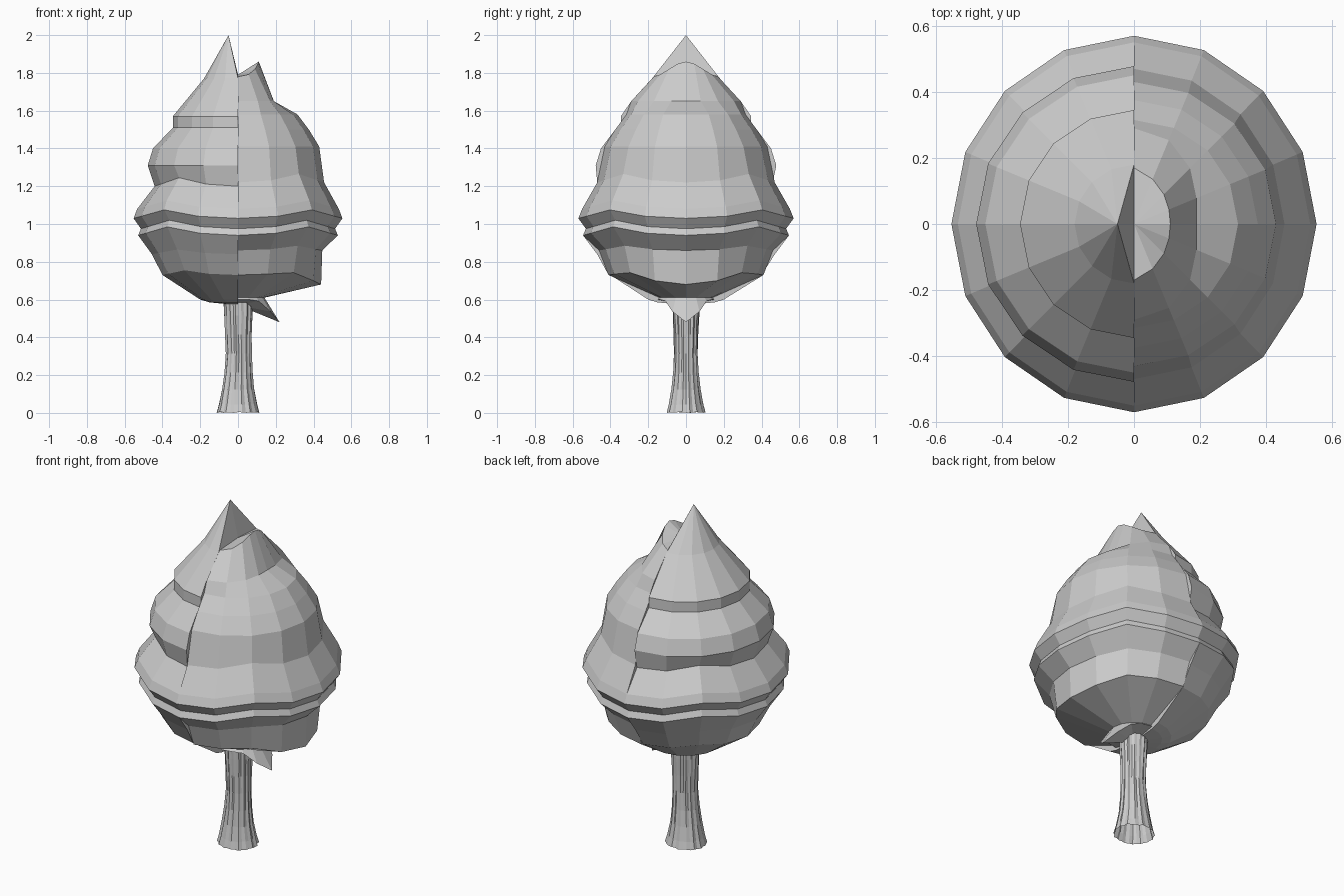
import bpy, bmesh, math, random

random.seed(4)
if "Cube" in bpy.data.objects:
    bpy.data.objects.remove(bpy.data.objects["Cube"], do_unlink=True)

grey = bpy.data.materials.new("plain_grey")
grey.use_nodes = True
grey.diffuse_color = (0.6, 0.6, 0.6, 1)
grey.node_tree.nodes["Principled BSDF"].inputs["Base Color"].default_value = (0.6, 0.6, 0.6, 1)


def skin(name, columns):
    """Join neighbouring columns of points, counter-clockwise, into a closed sleeve."""
    bm = bmesh.new()
    cols = [[bm.verts.new(p) for p in col] for col in columns]
    for a, b in zip(cols, cols[1:] + cols[:1]):
        for i in range(len(a) - 1):
            bm.faces.new((a[i], b[i], b[i + 1], a[i + 1]))
    bmesh.ops.remove_doubles(bm, verts=bm.verts, dist=0.0005)
    bmesh.ops.dissolve_degenerate(bm, edges=bm.edges, dist=0.0005)
    mesh = bpy.data.meshes.new(name)
    bm.to_mesh(mesh)
    bm.free()
    mesh.materials.append(grey)
    obj = bpy.data.objects.new(name, mesh)
    bpy.context.collection.objects.link(obj)
    return obj


# Crown profiles (radius, height): the two halves coil past each other
waist = [(.545, .94), (.53, .975), (.57, 1.03), (.55, 1.08)]
right_half = [(0, .57), (.15, .6), (.14, .61), (.41, .73), (.46, .86)] + waist + [
    (.47, 1.22), (.43, 1.41), (.375, 1.5), (.315, 1.58), (.29, 1.65), (.17, 1.78), (0, 1.79)]
left_half = [(0, .57), (.15, .585), (.2, .6), (.4, .73), (.47, .84)] + waist + [
    (.455, 1.2), (.478, 1.31), (.45, 1.4), (.345, 1.51), (.345, 1.57), (.18, 1.77), (0, 2.0)]


def crown_column(angle, profile, tipped):
    c, s = math.cos(angle), math.sin(angle)
    peak = abs(c)
    column = []
    for i, (r, z) in enumerate(profile):
        # Wavy rings, raised on the diagonals
        if 3 <= i <= 9:
            z += (.045 if i > 4 else .025) * math.sin(2 * angle) ** 4
        if tipped:
            # Loose ends of the coil: low spike, hanging corner and top peak
            if i == 1:
                r, z = r + .07 * peak ** 8, z - .12 * peak ** 8
            elif i == 3:
                r, z = r + .03 * peak ** 4, z - .05 * peak ** 4
            elif i == 13:
                r -= .1 * peak ** 2
            elif i == 14:
                r, z = r - .06 * peak, z + .08 * peak ** 2
        x = r * c * (.97 if 4 <= i <= 9 else 1)
        if not tipped and i == len(profile) - 1:
            x = -.05
        column.append((x, r * s, z))
    return column


step = math.pi / 8
columns = [crown_column(k * step, right_half, True) for k in range(-4, 5)]
columns += [crown_column(k * step, left_half, False) for k in range(4, 13)]
skin("leaf_crown", columns)

# Trunk: flared, fluted sleeve with an open foot
trunk_rings = [(.112, .005, .0), (.1, .05, .0), (.084, .13, .0), (.073, .22, .003),
               (.067, .32, .005), (.069, .42, .003), (.074, .52, .003), (.078, .66, .0)]
sides = 32
columns = []
for k in range(sides):
    a = 2 * math.pi * k / sides
    groove = (.004 if k % 2 else -.004) + random.uniform(-.002, .002)
    column = []
    for r, z, lean in trunk_rings:
        r += groove * (.6 + .4 * math.sin(9 * z + k))
        foot = random.uniform(0, .006) if z < .01 else 0
        column.append((r * math.cos(a) + lean, r * .91 * math.sin(a),
                       max(0, z + foot - .005)))
    columns.append(column)
skin("trunk", columns)
